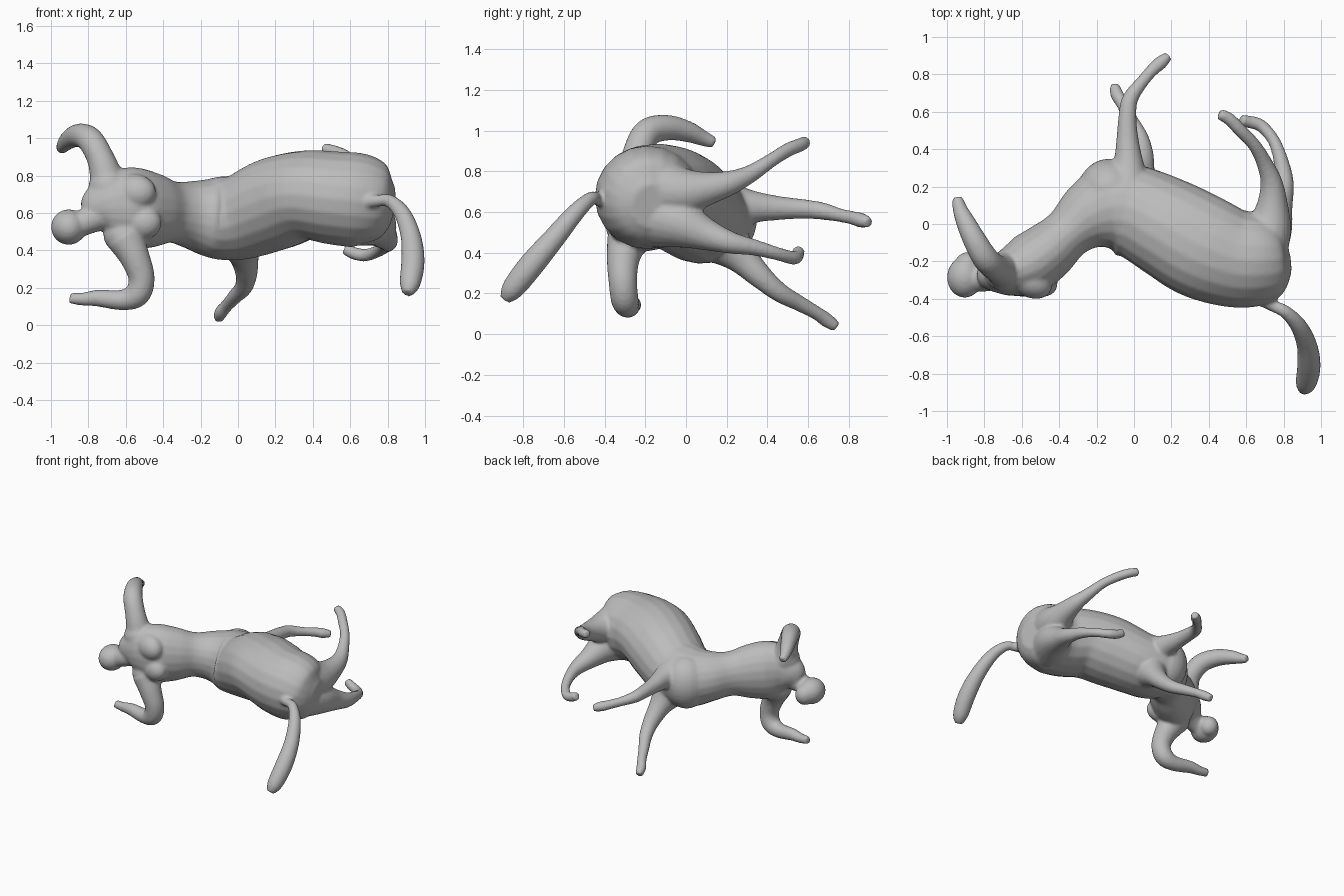
import bpy, bmesh, math
from mathutils import Vector, Matrix

old = bpy.data.objects.get("Cube")
if old:
    bpy.data.objects.remove(old, do_unlink=True)

mat = bpy.data.materials.new("stone_grey")
mat.use_nodes = True
GREY = (0.5, 0.5, 0.5, 1)
mat.diffuse_color = GREY
mat.node_tree.nodes["Principled BSDF"].inputs["Base Color"].default_value = GREY

bm = bmesh.new()
SIDES, STEPS = 20, 5


def spline(rows):
    """Smooth interpolation through rows of numbers."""
    rows = [Vector(r) for r in rows]
    ext = [2 * rows[0] - rows[1]] + rows + [2 * rows[-1] - rows[-2]]
    out = []
    for i in range(len(rows) - 1):
        a, b, c, d = ext[i:i + 4]
        for s in range(STEPS):
            t = s / STEPS
            out.append(0.5 * (2 * b + (c - a) * t + (2 * a - 5 * b + 4 * c - d) * t ** 2
                              + (3 * b - a - 3 * c + d) * t ** 3))
    return out + [rows[-1]]


def loft(rows):
    """Tube through (x, y, z, radius) or (x, y, z, side radius, upward radius)."""
    pts = spline(rows)
    pos = [Vector(p[:3]) for p in pts]
    rings, up = [], None
    for i, p in enumerate(pos):
        t = (pos[min(i + 1, len(pos) - 1)] - pos[max(i - 1, 0)]).normalized()
        if up is None:
            up = Vector((0, 0, 1)) if abs(t.z) < 0.8 else Vector((1, 0, 0))
        up = (up - t * up.dot(t)).normalized()
        side = t.cross(up)
        ra, rb = pts[i][3], pts[i][-1]
        rings.append([bm.verts.new(p + side * ra * math.cos(k * math.tau / SIDES)
                                   + up * rb * math.sin(k * math.tau / SIDES)) for k in range(SIDES)])
    for r, q in zip(rings, rings[1:]):
        for k in range(SIDES):
            n = (k + 1) % SIDES
            bm.faces.new((r[k], r[n], q[n], q[k]))
    for ring in (rings[0], rings[-1]):
        bm.faces.new(ring)


def ball(centre, radii, turn=0):
    m = (Matrix.Translation(centre) @ Matrix.Rotation(turn, 4, 'Z')
         @ Matrix.Diagonal((*radii, 1)))
    bmesh.ops.create_uvsphere(bm, u_segments=24, v_segments=16, radius=1, matrix=m)


# human torso running into the horse barrel and rump
loft([(-0.80, -0.28, 0.58, .06, .08), (-0.74, -0.27, 0.615, .10, .14),
      (-0.66, -0.255, 0.63, .135, .20), (-0.56, -0.215, 0.625, .165, .22),
      (-0.45, -0.135, 0.615, .155, .20), (-0.35, -0.045, 0.605, .14, .165),
      (-0.24, 0.04, 0.59, .19, .185), (-0.12, 0.08, 0.575, .25, .22),
      (0.02, 0.06, 0.58, .25, .23), (0.20, -0.03, 0.65, .27, .25),
      (0.36, -0.12, 0.695, .28, .24), (0.52, -0.18, 0.68, .265, .25),
      (0.66, -0.19, 0.665, .25, .25), (0.76, -0.18, 0.64, .20, .20),
      (0.82, -0.17, 0.63, .10, .11)])
# chest of the horse
ball((-0.13, 0.18, 0.57), (.17, .17, .20))

# shoulders and shoulder blades
ball((-0.69, -0.26, 0.74), (.11, .10, .10))
ball((-0.60, -0.27, 0.48), (.12, .11, .10))
ball((-0.56, -0.30, 0.71), (.13, .09, .10), -0.5)
ball((-0.53, -0.29, 0.55), (.13, .09, .10), -0.5)

# neck and head
loft([(-0.72, -0.27, 0.59, .08), (-0.80, -0.29, 0.56, .072), (-0.88, -0.29, 0.53, .07)])
ball((-0.905, -0.285, 0.525), (.095, .11, .095))
ball((-0.89, -0.22, 0.515), (.07, .07, .075))

# raised arm and lowered arm, each ending in a slim hand
loft([(-0.69, -0.25, 0.74, .10), (-0.73, -0.24, 0.88, .075), (-0.79, -0.19, 0.99, .07),
      (-0.85, -0.09, 1.015, .063), (-0.90, 0.01, 0.995, .052), (-0.93, 0.08, 0.965, .04),
      (-0.945, 0.14, 0.94, .028)])
loft([(-0.60, -0.29, 0.46, .10), (-0.55, -0.31, 0.36, .08), (-0.515, -0.31, 0.25, .07),
      (-0.54, -0.30, 0.165, .068), (-0.62, -0.285, 0.135, .055), (-0.75, -0.265, 0.145, .045),
      (-0.83, -0.255, 0.14, .035), (-0.90, -0.25, 0.145, .03)])

# hind legs
loft([(0.66, -0.14, 0.72, .17), (0.72, -0.02, 0.70, .125), (0.74, 0.10, 0.715, .085),
      (0.735, 0.22, 0.745, .06), (0.70, 0.32, 0.79, .044), (0.645, 0.42, 0.855, .035),
      (0.57, 0.50, 0.905, .035), (0.51, 0.56, 0.93, .034), (0.455, 0.59, 0.945, .03)])
loft([(0.66, -0.14, 0.58, .16), (0.73, -0.02, 0.54, .12), (0.77, 0.10, 0.49, .08),
      (0.80, 0.22, 0.45, .055), (0.785, 0.34, 0.425, .04), (0.745, 0.45, 0.395, .033),
      (0.68, 0.525, 0.375, .034), (0.62, 0.545, 0.385, .034), (0.57, 0.555, 0.41, .03)])

# front legs
loft([(-0.04, 0.20, 0.62, .15), (-0.03, 0.32, 0.625, .085), (-0.035, 0.45, 0.62, .06),
      (-0.035, 0.58, 0.615, .048), (-0.02, 0.67, 0.605, .043), (0.04, 0.755, 0.585, .034),
      (0.10, 0.825, 0.57, .034), (0.14, 0.86, 0.56, .037), (0.185, 0.90, 0.55, .026)])
loft([(0.00, 0.17, 0.48, .15), (0.03, 0.27, 0.38, .085), (0.045, 0.37, 0.28, .06),
      (0.03, 0.46, 0.205, .048), (-0.015, 0.55, 0.155, .04), (-0.06, 0.64, 0.105, .034),
      (-0.09, 0.69, 0.07, .036), (-0.105, 0.74, 0.035, .028)])

# tail
loft([(0.66, -0.38, 0.66, .05), (0.74, -0.435, 0.665, .033), (0.81, -0.47, 0.665, .035),
      (0.88, -0.545, 0.595, .045), (0.925, -0.65, 0.47, .055), (0.935, -0.76, 0.34, .063),
      (0.92, -0.85, 0.225, .056), (0.905, -0.89, 0.17, .03)])

# fuse all parts into one continuous skin
bmesh.ops.recalc_face_normals(bm, faces=bm.faces)
mesh = bpy.data.meshes.new("horse_bodied_figure")
bm.to_mesh(mesh)
bm.free()
mesh.materials.append(mat)
figure = bpy.data.objects.new("horse_bodied_figure", mesh)
bpy.context.collection.objects.link(figure)
skin = figure.modifiers.new("fuse", 'REMESH')
skin.mode = 'VOXEL'
skin.voxel_size = 0.011
skin.use_smooth_shade = True
soft = figure.modifiers.new("soften", 'SMOOTH')
soft.factor = 0.5
soft.iterations = 6
for p in mesh.polygons:
    p.use_smooth = True
